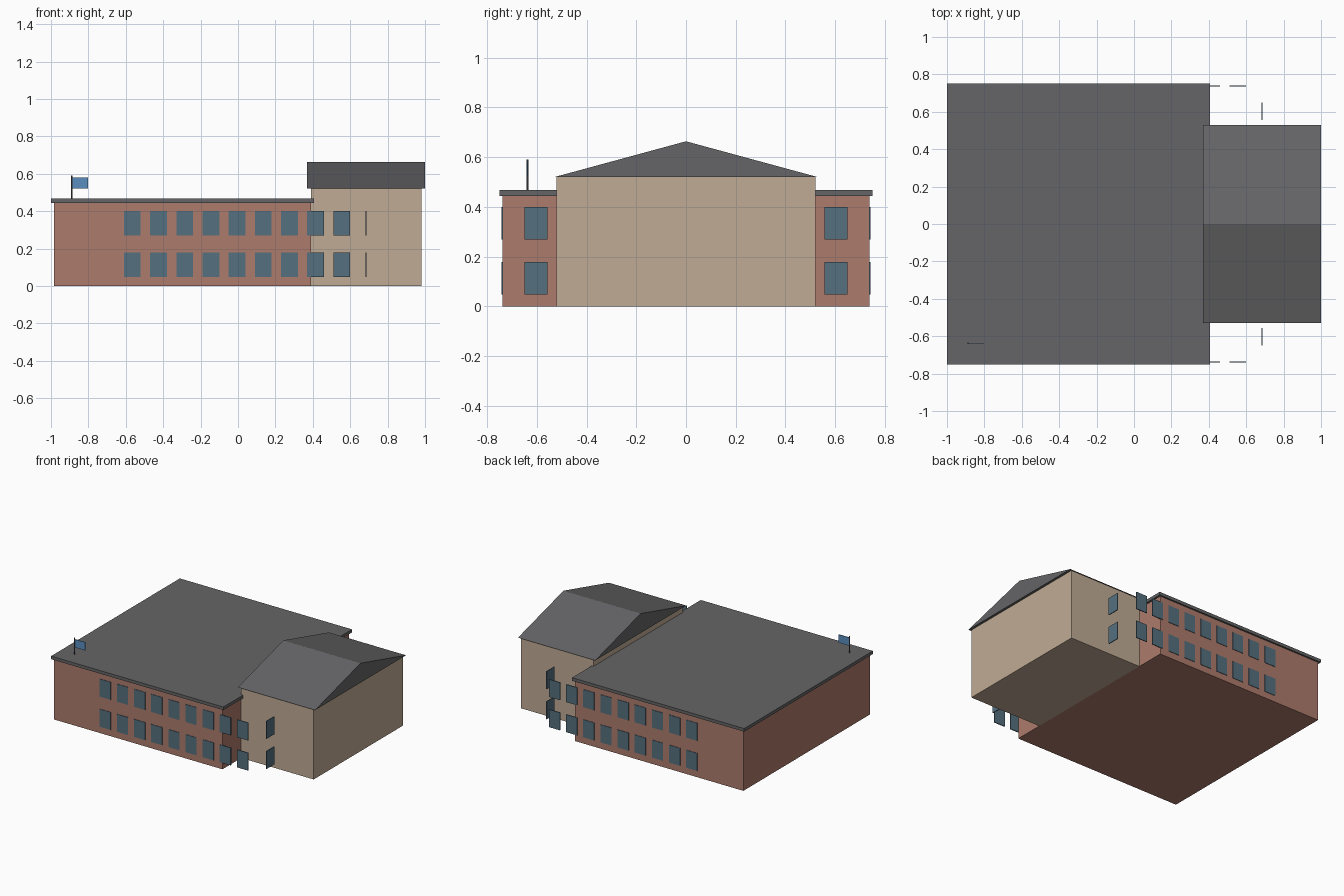
import bpy
import bmesh

if "Cube" in bpy.data.objects:
    bpy.data.objects.remove(bpy.data.objects["Cube"])


def material(name, rgb):
    m = bpy.data.materials.new(name)
    m.diffuse_color = (*rgb, 1)
    m.use_nodes = True
    m.node_tree.nodes["Principled BSDF"].inputs["Base Color"].default_value = m.diffuse_color
    return m


BRICK = material("brick", (0.42, 0.20, 0.15))
TAN = material("tan_render", (0.53, 0.41, 0.30))
ROOF = material("dark_roof", (0.13, 0.13, 0.135))
GLASS = material("window_glass", (0.09, 0.16, 0.21))
METAL = material("pole_metal", (0.10, 0.10, 0.11))
BLUE = material("flag_blue", (0.10, 0.27, 0.52))


def finish(name, bm, mat):
    mesh = bpy.data.meshes.new(name)
    bmesh.ops.recalc_face_normals(bm, faces=bm.faces)
    bm.to_mesh(mesh)
    bm.free()
    mesh.materials.append(mat)
    obj = bpy.data.objects.new(name, mesh)
    bpy.context.collection.objects.link(obj)
    return obj


def box(name, x, y, z, mat):
    """Box from (min, max) ranges on each axis."""
    bm = bmesh.new()
    bmesh.ops.create_cube(bm, size=1)
    for v in bm.verts:
        v.co = [r[0] if c < 0 else r[1] for r, c in zip((x, y, z), v.co)]
    return finish(name, bm, mat)


# Main brick block with its flat overhanging roof
box("main_block", (-0.985, 0.39), (-0.738, 0.738), (0, 0.445), BRICK)
box("main_roof", (-1.0, 0.405), (-0.75, 0.75), (0.445, 0.468), ROOF)

# Hall wing with a gable roof, ridge along x
box("hall", (0.39, 0.982), (-0.52, 0.52), (0, 0.52), TAN)
bm = bmesh.new()
profile = [bm.verts.new((0.37, y, z)) for y, z in ((-0.53, 0.52), (0.53, 0.52), (0, 0.664))]
gable = bm.faces.new(profile)
ext = bmesh.ops.extrude_face_region(bm, geom=[gable], use_keep_orig=True)
moved = [e for e in ext["geom"] if isinstance(e, bmesh.types.BMVert)]
bmesh.ops.translate(bm, verts=moved, vec=(0.63, 0, 0))
finish("hall_roof", bm, ROOF)

# Windows: two storeys on each long side, the rows running on past the block,
# plus one pair turned to face the end
for side, label in ((-1, "front"), (1, "back")):
    for floor, z in enumerate(((0.048, 0.178), (0.27, 0.40))):
        for i in range(9):
            cx = -0.565 + 0.14 * i
            y = sorted((side * 0.735, side * 0.7415))
            box(f"window_{label}_{floor}_{i}", (cx - 0.045, cx + 0.045), y, z, GLASS)
        y = sorted((side * 0.557, side * 0.649))
        box(f"window_end_{label}_{floor}", (0.682, 0.688), y, z, GLASS)

# Flagpole and flag on the front left corner of the roof
bm = bmesh.new()
bmesh.ops.create_cone(bm, cap_ends=True, segments=8, radius1=0.004, radius2=0.004, depth=0.125)
bmesh.ops.translate(bm, verts=bm.verts, vec=(-0.888, -0.637, 0.5285))
finish("flagpole", bm, METAL)
box("flag", (-0.886, -0.802), (-0.639, -0.635), (0.52, 0.58), BLUE)
